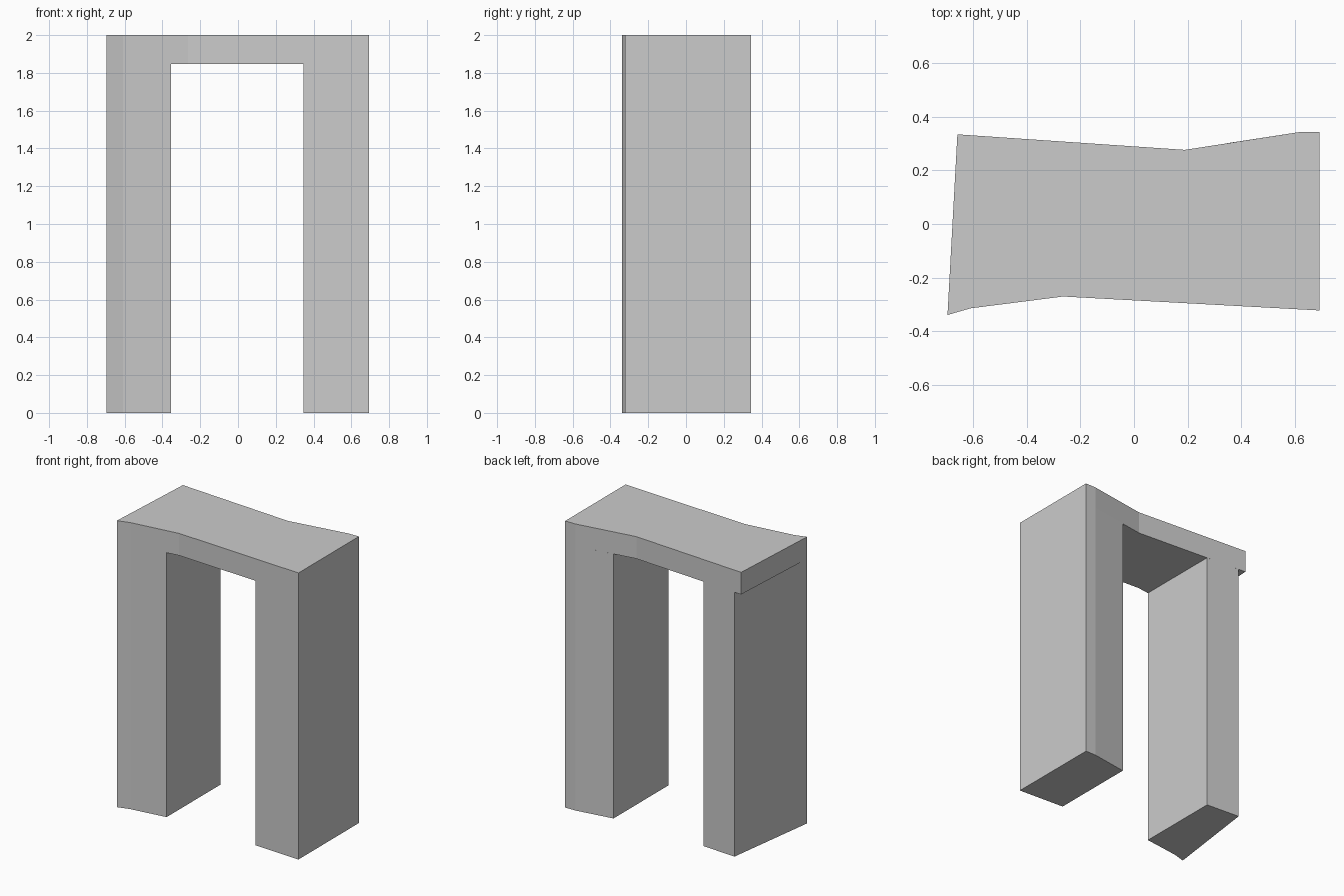
import bpy
import bmesh

cube = bpy.data.objects.get("Cube")
if cube:
    bpy.data.objects.remove(cube, do_unlink=True)

stone = bpy.data.materials.new("plain_grey")
stone.use_nodes = True
grey = (0.6, 0.6, 0.6, 1.0)
stone.diffuse_color = grey
stone.node_tree.nodes["Principled BSDF"].inputs["Base Color"].default_value = grey


def prism(name, outline, bottom, top):
    """Extrude a counter-clockwise plan outline between two heights."""
    bm = bmesh.new()
    low = [bm.verts.new((x, y, bottom)) for x, y in outline]
    high = [bm.verts.new((x, y, top)) for x, y in outline]
    bm.faces.new(low[::-1])
    bm.faces.new(high)
    count = len(outline)
    for i in range(count):
        j = (i + 1) % count
        bm.faces.new((low[i], low[j], high[j], high[i]))
    mesh = bpy.data.meshes.new(name)
    bm.to_mesh(mesh)
    bm.free()
    mesh.materials.append(stone)
    obj = bpy.data.objects.new(name, mesh)
    bpy.context.collection.objects.link(obj)
    return obj


LINTEL_BOTTOM = 1.846

# Lintel: bent slab spanning the gateway
prism("lintel",
      [(-0.697, -0.34), (-0.61, -0.315), (-0.265, -0.271), (0.693, -0.323),
       (0.693, 0.343), (0.615, 0.343), (0.19, 0.277), (-0.66, 0.335)],
      LINTEL_BOTTOM, 2.0)

# Right pier: its rear outer corner is set back under the lintel
prism("right_pier",
      [(-0.697, -0.34), (-0.61, -0.315), (-0.354, -0.282),
       (-0.354, 0.314), (-0.606, 0.331)],
      0.0, LINTEL_BOTTOM)

# Left pier
prism("left_pier",
      [(0.348, -0.304), (0.693, -0.323), (0.693, 0.343),
       (0.615, 0.343), (0.348, 0.302)],
      0.0, LINTEL_BOTTOM)
